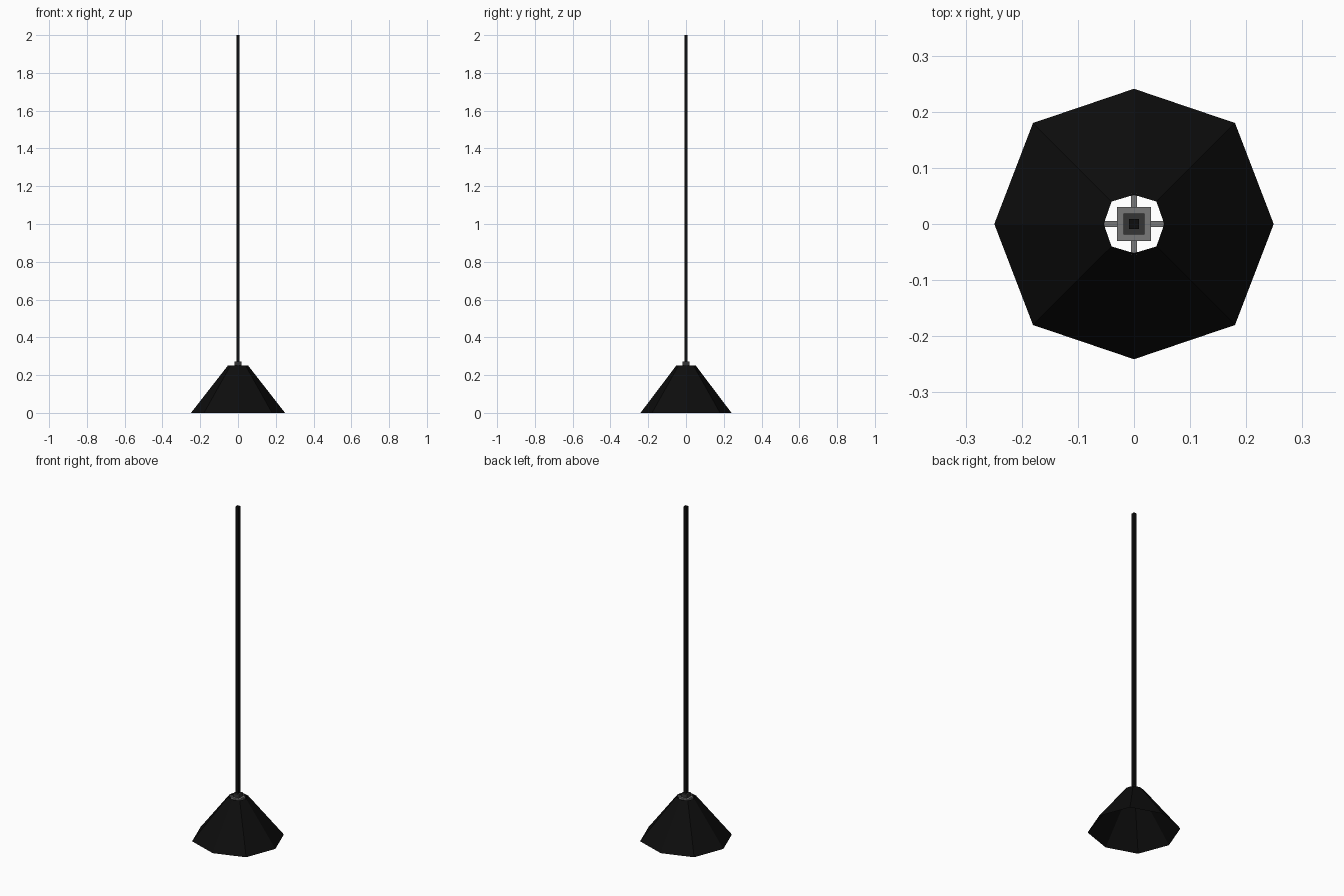
import bpy, bmesh, math

if "Cube" in bpy.data.objects:
    bpy.data.objects.remove(bpy.data.objects["Cube"])


def material(name, v):
    m = bpy.data.materials.new(name)
    m.diffuse_color = (v, v, v, 1)
    m.use_nodes = True
    m.node_tree.nodes["Principled BSDF"].inputs["Base Color"].default_value = m.diffuse_color
    return m


black = material("black", 0.004)
dark = material("dark grey", 0.035)
grey = material("mid grey", 0.19)


def finish(name, bm, mat):
    me = bpy.data.meshes.new(name)
    bm.to_mesh(me)
    bm.free()
    me.materials.append(mat)
    ob = bpy.data.objects.new(name, me)
    bpy.context.collection.objects.link(ob)
    return ob


def box(name, x, y, z0, z1, mat, cx=0, cy=0):
    bm = bmesh.new()
    bmesh.ops.create_cube(bm, size=1)
    for v in bm.verts:
        v.co = (cx + v.co.x * 2 * x, cy + v.co.y * 2 * y,
                z0 + (v.co.z + 0.5) * (z1 - z0))
    return finish(name, bm, mat)


# Open eight-sided shade, slightly narrower front to back
bm = bmesh.new()
rings = []
for rx, ry, d, z in ((0.249, 0.241, 0.18, 0.0), (0.054, 0.052, 0.04, 0.25)):
    pts = [(rx, 0), (d, d), (0, ry), (-d, d), (-rx, 0), (-d, -d), (0, -ry), (d, -d)]
    rings.append([bm.verts.new((x, y, z)) for x, y in pts])
for i in range(8):
    j = (i + 1) % 8
    bm.faces.new((rings[0][i], rings[0][j], rings[1][j], rings[1][i]))
finish("lamp_shade", bm, black)

# Lamp holder, collar and hanging cable
box("lamp_holder", 0.03, 0.03, 0.20, 0.25, grey)
box("cable_collar", 0.019, 0.019, 0.25, 0.272, dark)
box("cable", 0.009, 0.009, 0.272, 2.0, black)

# Four spokes joining the holder to the shade
for i in range(4):
    a = i * math.pi / 2
    s = box("spoke_%d" % (i + 1), 0.0125, 0.005, 0.236, 0.246, grey, cx=0.0415)
    s.rotation_euler.z = a
